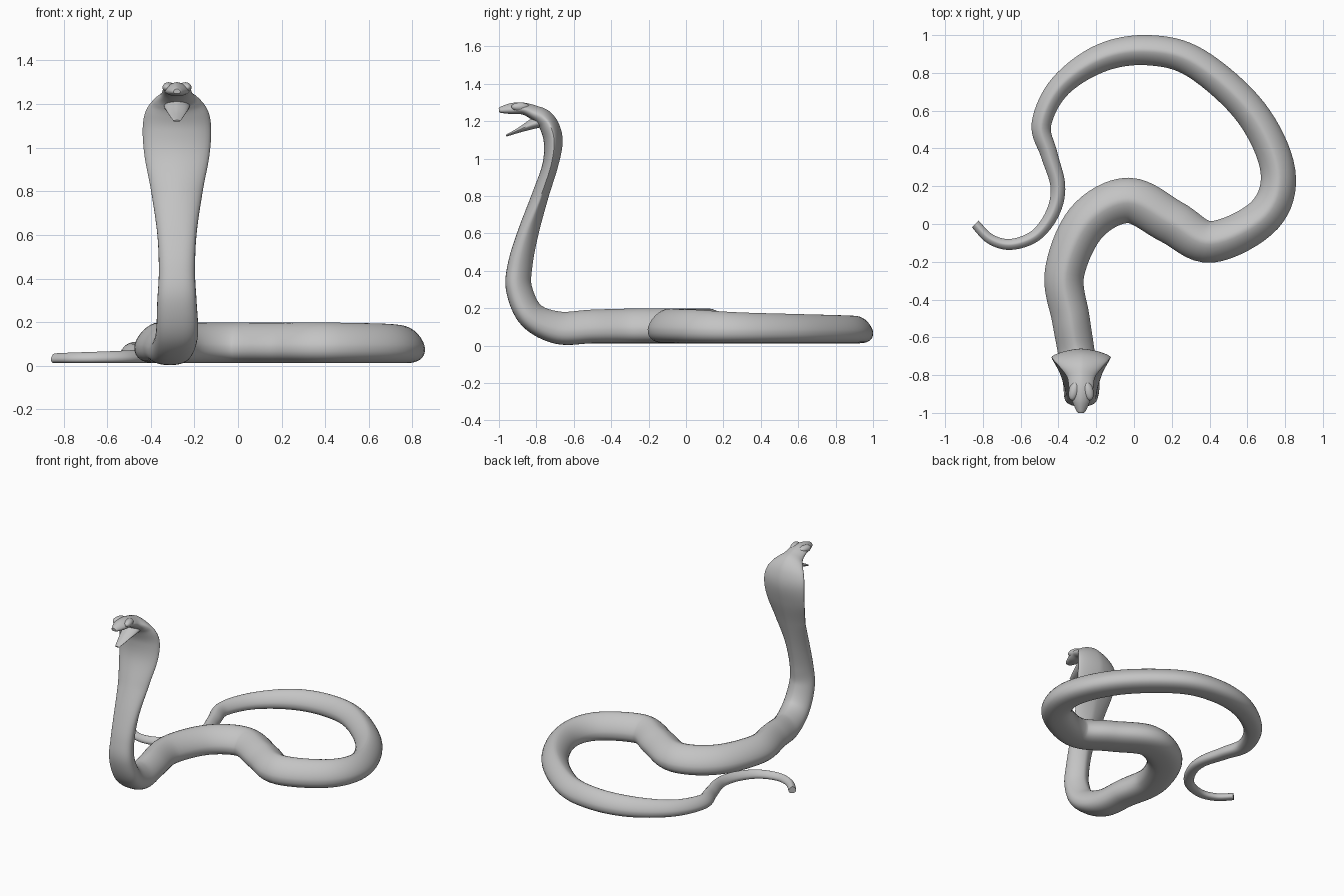
import bpy, bmesh, math
from mathutils import Vector

if "Cube" in bpy.data.objects:
    bpy.data.objects.remove(bpy.data.objects["Cube"])

AXIS = -0.28  # x of the raised neck and head

grey = bpy.data.materials.new("plain_grey")
grey.use_nodes = True
grey.diffuse_color = (0.55, 0.55, 0.55, 1)
grey.node_tree.nodes["Principled BSDF"].inputs["Base Color"].default_value = grey.diffuse_color


def clamp(v):
    return max(0.0, min(1.0, v))


def curve_point(stations, u, tangent=False):
    """Smooth interpolation of all station values at parameter u."""
    last = len(stations) - 1
    i = min(int(u), last - 1)
    t = u - i
    a, b, c, d = (stations[max(0, min(last, i + k))] for k in (-1, 0, 1, 2))
    out = []
    for p, q, r, s in zip(a, b, c, d):
        k1, k2, k3 = r - p, 2*p - 5*q + 4*r - s, 3*q - p - 3*r + s
        if tangent:
            out.append(k1 + 2*k2*t + 3*k3*t*t)
        else:
            out.append(q + (k1*t + k2*t*t + k3*t**3) / 2)
    return out


def section(w, h, sides):
    """Flat belly and ridged back; becomes a thin lens where it is wide."""
    wide = clamp(w / h - 1.5)
    mid = -0.2 + 0.3 * wide
    for k in range(sides):
        a = math.tau * k / sides
        c, s = math.cos(a), math.sin(a)
        power = 1.25 + 0.1 * wide if s > 0 else 0.8 + 0.3 * wide
        x = math.copysign(abs(c) ** power, c)
        y = math.copysign(abs(s) ** power, s)
        yield w * x, h * (mid + y * (1 - mid if s > 0 else 1 + mid))


def sweep(name, stations, steps, sides, upright_from):
    """Skin stations of (x, y, z, half width, half height)."""
    bm = bmesh.new()
    rings = []
    total = (len(stations) - 1) * steps
    for n in range(total + 1):
        u = n / steps
        x, y, z, w, h = curve_point(stations, u)
        tan = Vector(curve_point(stations, u, True)[:3]).normalized()
        # The raised part keeps a fixed sideways direction
        f = clamp(u - upright_from)
        flat = tan.cross(Vector((0, 0, 1))).normalized()
        side = flat.lerp(Vector((-1, 0, 0)), f).normalized()
        up = side.cross(tan).normalized()
        centre = Vector((x, y, z))
        rings.append([bm.verts.new(centre + side*p + up*q)
                      for p, q in section(w, h, sides)])
    for r0, r1 in zip(rings, rings[1:]):
        for k in range(sides):
            j = (k + 1) % sides
            bm.faces.new((r0[k], r0[j], r1[j], r1[k]))
    bm.faces.new(rings[0])
    bm.faces.new(rings[-1])
    bmesh.ops.recalc_face_normals(bm, faces=bm.faces)
    mesh = bpy.data.meshes.new(name)
    bm.to_mesh(mesh)
    bm.free()
    obj = bpy.data.objects.new(name, mesh)
    bpy.context.collection.objects.link(obj)
    finish(obj)


def finish(obj):
    obj.data.materials.append(grey)
    bpy.ops.object.select_all(action="DESELECT")
    obj.select_set(True)
    bpy.context.view_layer.objects.active = obj
    bpy.ops.object.shade_smooth_by_angle(angle=math.radians(50))


# Coils on the ground, from tail tip: x, y, half width
coil = [
    (-.84, .0, .025), (-.76, -.08, .027), (-.65, -.108, .029), (-.52, -.06, .032),
    (-.43, .06, .036), (-.403, .2, .039), (-.45, .37, .045), (-.49, .53, .052),
    (-.39, .73, .06), (-.17, .88, .074), (.08, .92, .08), (.33, .85, .083),
    (.62, .59, .087), (.762, .28, .092), (.69, .045, .1), (.41, -.095, .11),
    (.2, .01, .118), (-.03, .125, .12), (-.25, .01, .115), (-.368, -.26, .105),
    (-.335, -.5, .1),
]
body = []
for x, y, w in coil:
    h = min(0.9 * w, 0.093)
    body.append((x, y, 0.012 + h, w, h))

# Raised neck, hood and upper head: y, z, half width, half height
neck = [
    (-.68, .095, .098, .087), (-.825, .16, .097, .075), (-.892, .3, .09, .07),
    (-.887, .43, .083, .066), (-.845, .6, .09, .056), (-.78, .8, .118, .045),
    (-.727, .96, .148, .042), (-.71, 1.08, .157, .05), (-.725, 1.16, .145, .052),
    (-.76, 1.215, .11, .048), (-.81, 1.245, .074, .039), (-.87, 1.267, .064, .032),
    (-.93, 1.267, .05, .03), (-.985, 1.261, .027, .018), (-1.0, 1.259, .016, .011),
]
bend = len(body) - 1
body += [(AXIS - (0.025 if i == 0 else 0), *row) for i, row in enumerate(neck)]
sweep("snake_body", body, 8, 32, bend)

# Open lower jaw
jaw = [(-.77, 1.205, .06, .036), (-.82, 1.185, .056, .028),
       (-.89, 1.153, .038, .014), (-.962, 1.122, .016, .005)]
sweep("lower_jaw", [(AXIS, *row) for row in jaw], 6, 24, -1)

# Brow ridges over the eyes
for label, sign in (("left", 1), ("right", -1)):
    bpy.ops.mesh.primitive_uv_sphere_add(
        segments=20, ring_count=12, radius=1,
        location=(AXIS + sign * 0.038, -.885, 1.276))
    brow = bpy.context.object
    brow.name = label + "_brow"
    brow.scale = (.027, .05, .024)
    brow.rotation_euler.z = sign * 0.25
    finish(brow)
